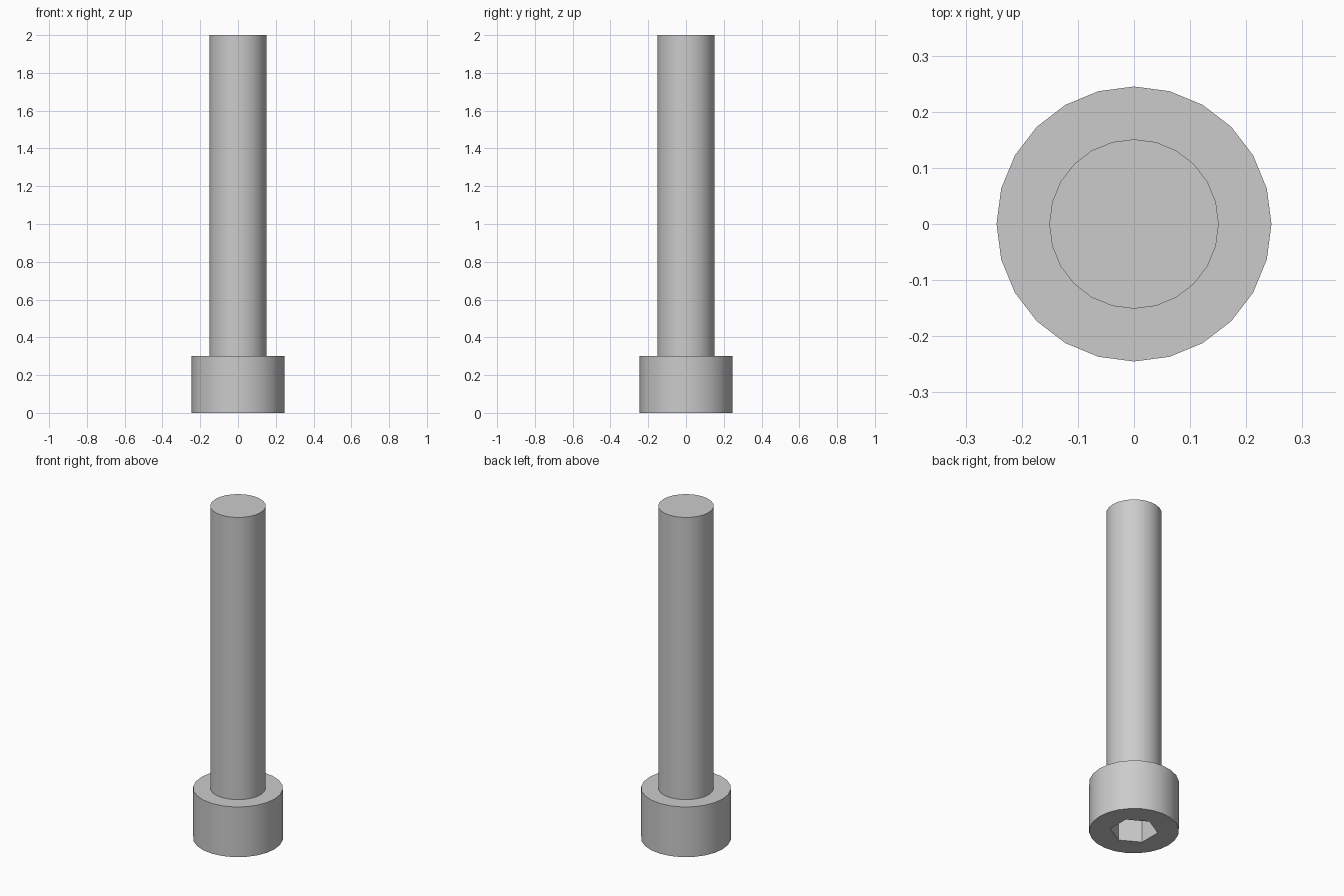
import bpy, bmesh, math
from mathutils import Matrix, Vector

cube = bpy.data.objects.get("Cube")
if cube:
    bpy.data.objects.remove(cube, do_unlink=True)

SIDES = 24
HEAD_R, HEAD_H = 0.245, 0.302
SHANK_R, LENGTH = 0.151, 2.0
SOCKET_R, SOCKET_DEPTH = 0.131, 0.151

steel = bpy.data.materials.new("steel grey")
steel.use_nodes = True
grey = (0.6, 0.6, 0.6, 1.0)
steel.diffuse_color = grey
steel.node_tree.nodes["Principled BSDF"].inputs["Base Color"].default_value = grey


def make_object(name, bm):
    mesh = bpy.data.meshes.new(name)
    bm.to_mesh(mesh)
    bm.free()
    mesh.materials.append(steel)
    obj = bpy.data.objects.new(name, mesh)
    bpy.context.collection.objects.link(obj)
    return obj


# Head and shank: one stepped profile turned around the z axis
profile = [(0, 0), (HEAD_R, 0), (HEAD_R, HEAD_H),
           (SHANK_R, HEAD_H), (SHANK_R, LENGTH), (0, LENGTH)]
bm = bmesh.new()
verts = [bm.verts.new((r, 0, z)) for r, z in profile]
edges = [bm.edges.new(pair) for pair in zip(verts, verts[1:])]
bmesh.ops.spin(bm, geom=verts + edges, cent=(0, 0, 0), axis=(0, 0, 1),
               angle=math.tau, steps=SIDES, use_merge=False)
bmesh.ops.remove_doubles(bm, verts=bm.verts, dist=0.0001)
bmesh.ops.recalc_face_normals(bm, faces=bm.faces)
# Turn each triangle fan at the ends into one flat cap
for z in (0, LENGTH):
    centre = [v for v in bm.verts if (v.co - Vector((0, 0, z))).length < 0.001]
    bmesh.ops.dissolve_verts(bm, verts=centre)
screw = make_object("socket_head_screw", bm)

# Hexagonal socket, cut upward into the head
bm = bmesh.new()
bmesh.ops.create_cone(bm, cap_ends=True, segments=6, radius1=SOCKET_R,
                      radius2=SOCKET_R, depth=2 * SOCKET_DEPTH,
                      matrix=Matrix.Rotation(math.radians(30), 4, "Z"))
# One corner must lie on the y axis
corner = max(bm.verts, key=lambda v: v.co.y).co
if abs(corner.x) > 0.001:
    bmesh.ops.rotate(bm, verts=bm.verts, cent=(0, 0, 0),
                     matrix=Matrix.Rotation(math.radians(30), 3, "Z"))
cutter = make_object("socket_cutter", bm)
cutter.hide_render = True

cut = screw.modifiers.new("hex socket", "BOOLEAN")
cut.operation = "DIFFERENCE"
cut.solver = "EXACT"
cut.object = cutter

bpy.ops.object.select_all(action="DESELECT")
screw.select_set(True)
bpy.context.view_layer.objects.active = screw
bpy.ops.object.modifier_apply(modifier=cut.name)
bpy.data.objects.remove(cutter, do_unlink=True)

# Round walls smooth, rims and socket corners sharp
bpy.ops.object.shade_smooth_by_angle(angle=math.radians(30))
